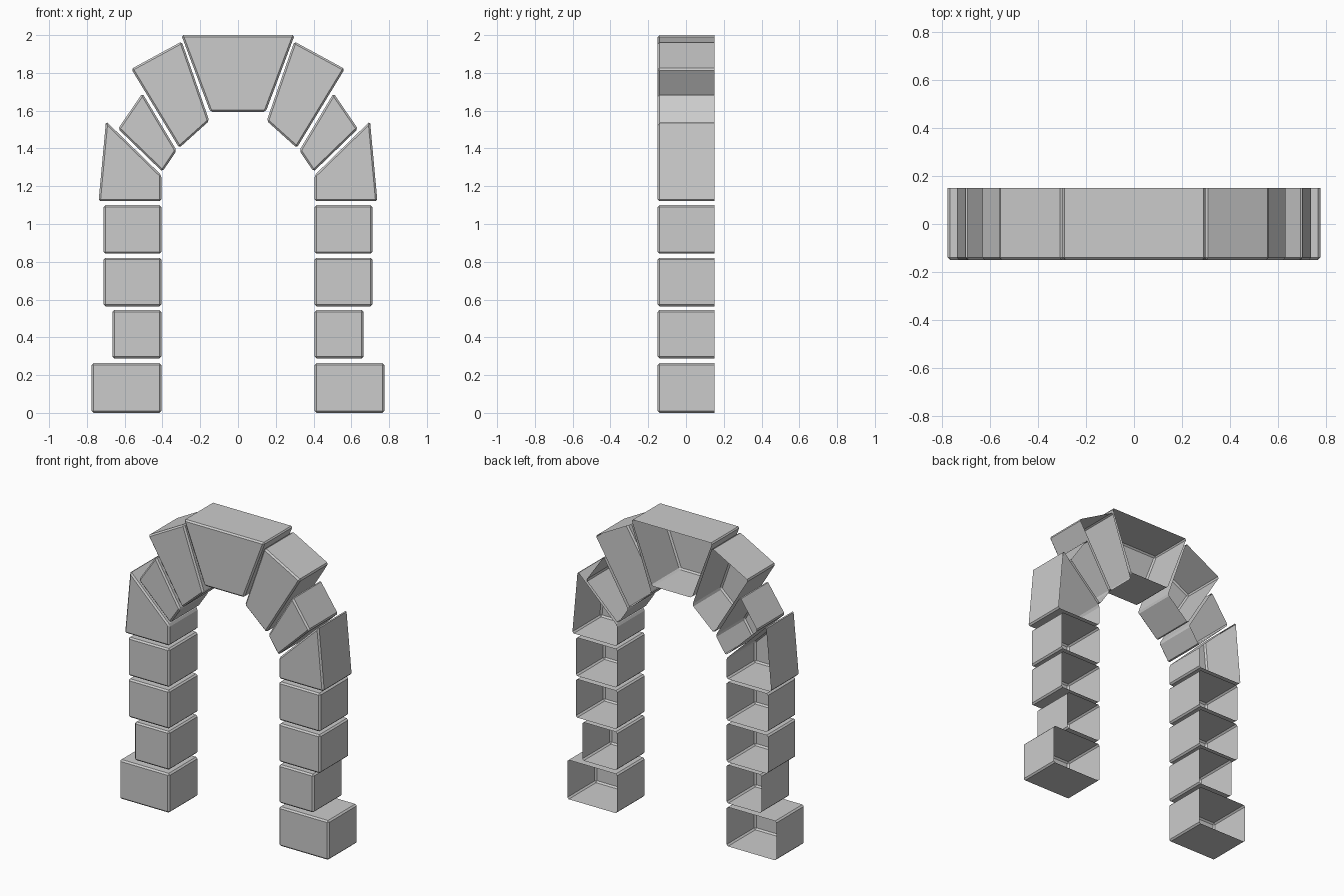
import bpy

if "Cube" in bpy.data.objects:
    bpy.data.objects.remove(bpy.data.objects["Cube"])

DEPTH = 0.15   # half thickness of the arch
BEVEL = 0.01


def block(name, profile):
    """Open-backed stone: front face plus side walls from an (x, z) outline."""
    n = len(profile)
    area = sum(profile[i][0] * profile[(i + 1) % n][1]
               - profile[(i + 1) % n][0] * profile[i][1] for i in range(n))
    if area < 0:                      # keep outlines counter-clockwise from the front
        profile = profile[::-1]
    verts = [(x, -DEPTH, z) for x, z in profile] + [(x, DEPTH, z) for x, z in profile]
    faces = [tuple(range(n))]
    faces += [(i, i + n, (i + 1) % n + n, (i + 1) % n) for i in range(n)]
    mesh = bpy.data.meshes.new(name)
    mesh.from_pydata(verts, [], faces)
    ob = bpy.data.objects.new(name, mesh)
    bpy.context.collection.objects.link(ob)
    bev = ob.modifiers.new("chamfer", 'BEVEL')
    bev.width = BEVEL
    bev.segments = 1
    bev.limit_method = 'ANGLE'
    return ob


def rect(x0, x1, z0, z1):
    return [(x0, z0), (x1, z0), (x1, z1), (x0, z1)]


INNER = 0.406
# Stones of one side, bottom to top
stones = {
    "base_stone": rect(INNER, 0.775, 0.0, 0.263),
    "narrow_stone": rect(INNER, 0.664, 0.288, 0.545),
    "lower_pillar_stone": rect(INNER, 0.712, 0.564, 0.821),
    "upper_pillar_stone": rect(INNER, 0.712, 0.843, 1.10),
    "springer_stone": [(INNER, 1.121), (0.738, 1.121), (0.699, 1.544), (INNER, 1.259)],
    "small_arch_stone": [(0.325, 1.389), (0.400, 1.277), (0.635, 1.504), (0.506, 1.692)],
    "large_arch_stone": [(0.152, 1.546), (0.311, 1.403), (0.565, 1.821), (0.298, 1.966)],
}
for name, prof in stones.items():
    block(name + "_right", prof)
    block(name + "_left", [(-x, z) for x, z in prof])

# Keystone at the crown
block("keystone", [(-0.147, 1.594), (0.147, 1.594), (0.300, 2.0), (-0.300, 2.0)])
